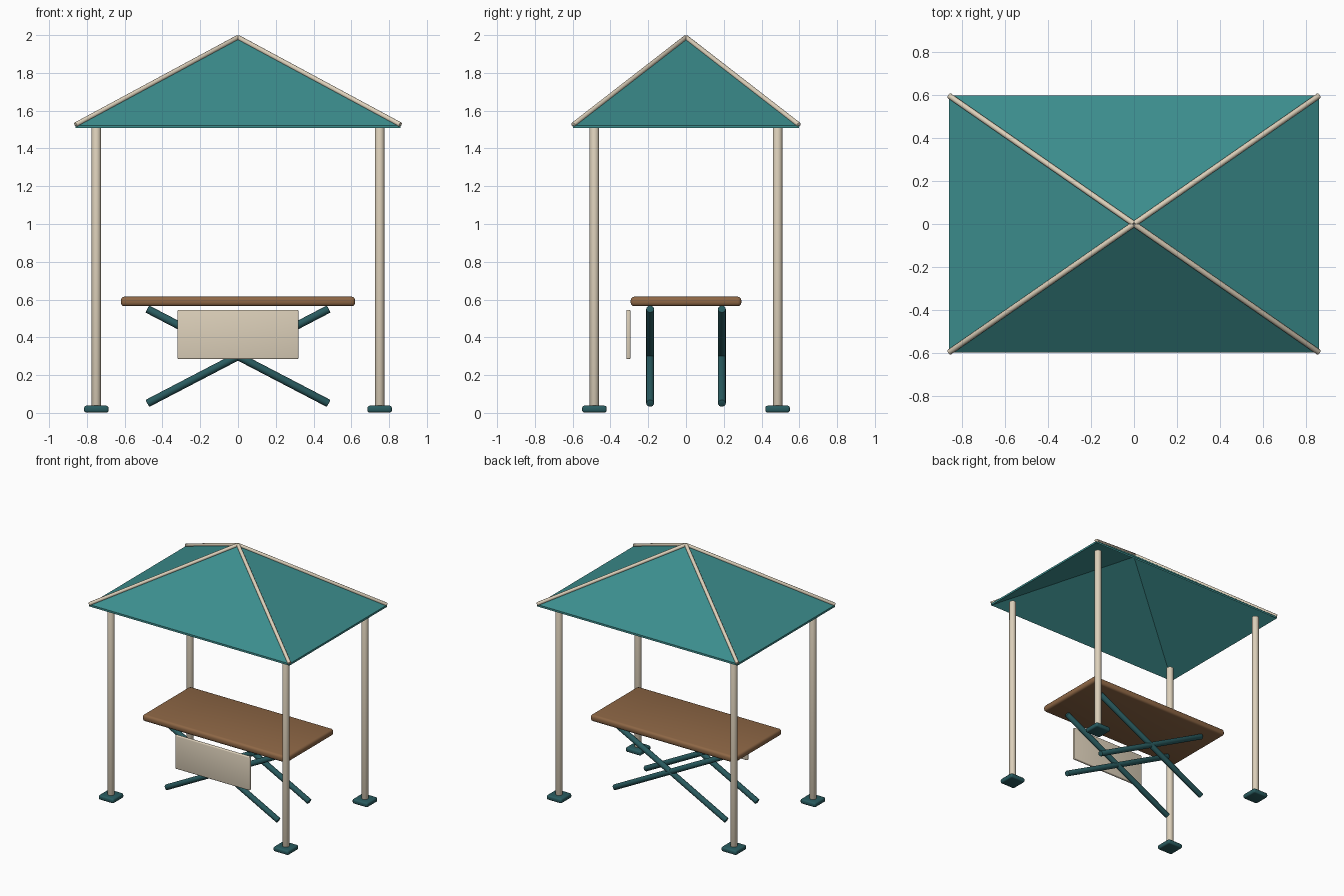
import bpy, bmesh
from mathutils import Vector

if "Cube" in bpy.data.objects:
    bpy.data.objects.remove(bpy.data.objects["Cube"])


def material(name, color):
    m = bpy.data.materials.new(name)
    m.diffuse_color = (*color, 1)
    m.use_nodes = True
    m.node_tree.nodes["Principled BSDF"].inputs["Base Color"].default_value = m.diffuse_color
    return m


CANVAS = material("teal_canvas", (0.045, 0.27, 0.27))
STEEL = material("dark_teal", (0.022, 0.105, 0.115))
CREAM = material("cream", (0.72, 0.63, 0.49))
WOOD = material("wood", (0.27, 0.135, 0.06))


def finish(obj, mat, angle=0.7):
    obj.data.materials.append(mat)
    bpy.ops.object.select_all(action='DESELECT')
    obj.select_set(True)
    bpy.context.view_layer.objects.active = obj
    bpy.ops.object.shade_smooth_by_angle(angle=angle)


def box(name, center, size, bevel, mat):
    bpy.ops.mesh.primitive_cube_add(size=1, location=center)
    obj = bpy.context.object
    obj.name = name
    obj.scale = size
    bpy.ops.object.transform_apply(location=False, rotation=False, scale=True)
    mod = obj.modifiers.new("soft_edges", 'BEVEL')
    mod.width, mod.segments = bevel, 3
    bpy.ops.object.modifier_apply(modifier=mod.name)
    finish(obj, mat)


def rod(name, a, b, radius, mat):
    a, b = Vector(a), Vector(b)
    bpy.ops.mesh.primitive_cylinder_add(vertices=16, radius=radius, depth=(b - a).length,
                                        location=(a + b) / 2)
    obj = bpy.context.object
    obj.name = name
    obj.rotation_euler = (b - a).to_track_quat('Z', 'Y').to_euler()
    mod = obj.modifiers.new("soft_ends", 'BEVEL')
    mod.width, mod.segments = 0.003, 2
    bpy.ops.object.modifier_apply(modifier=mod.name)
    finish(obj, mat)


# Canopy: thin hollow pyramid with a narrow vertical hem
CORNERS = [(-1, -1), (1, -1), (1, 1), (-1, 1)]
HX, HY, EAVE, PEAK, HEM = 0.86, 0.597, 1.522, 1.985, 0.015
bm = bmesh.new()
outer = [bm.verts.new((x * HX, y * HY, EAVE)) for x, y in CORNERS]
inner = [bm.verts.new((x * HX, y * HY, EAVE - HEM)) for x, y in CORNERS]
top = bm.verts.new((0, 0, PEAK))
under = bm.verts.new((0, 0, PEAK - HEM))
for i in range(4):
    j = (i + 1) % 4
    bm.faces.new((outer[i], outer[j], top))
    bm.faces.new((inner[j], inner[i], under))
    bm.faces.new((inner[i], inner[j], outer[j], outer[i]))
mesh = bpy.data.meshes.new("canopy")
bm.to_mesh(mesh)
bm.free()
mesh.materials.append(CANVAS)
bpy.context.collection.objects.link(bpy.data.objects.new("canopy", mesh))

# Posts, feet and ridge poles at each corner
for n, (sx, sy) in enumerate(CORNERS, 1):
    x, y = sx * 0.75, sy * 0.485
    rod(f"post_{n}", (x, y, 0.02), (x, y, 1.525), 0.025, CREAM)
    box(f"foot_{n}", (x, y, 0.02), (0.13, 0.13, 0.036), 0.012, STEEL)
    rod(f"ridge_pole_{n}", (sx * 0.86, sy * 0.597, 1.525), (0, 0, 1.988), 0.013, CREAM)

# Table top
box("table_top", (0, 0, 0.59), (1.24, 0.585, 0.05), 0.018, WOOD)

# Crossed table legs, front and back
for side, y in (("front", -0.19), ("back", 0.19)):
    for s, hand in ((-1, "left"), (1, "right")):
        rod(f"{side}_leg_{hand}", (s * 0.48, y, 0.05), (-s * 0.48, y, 0.55), 0.021, STEEL)

# Front panel
box("front_panel", (0, -0.305, 0.415), (0.64, 0.022, 0.26), 0.006, CREAM)
